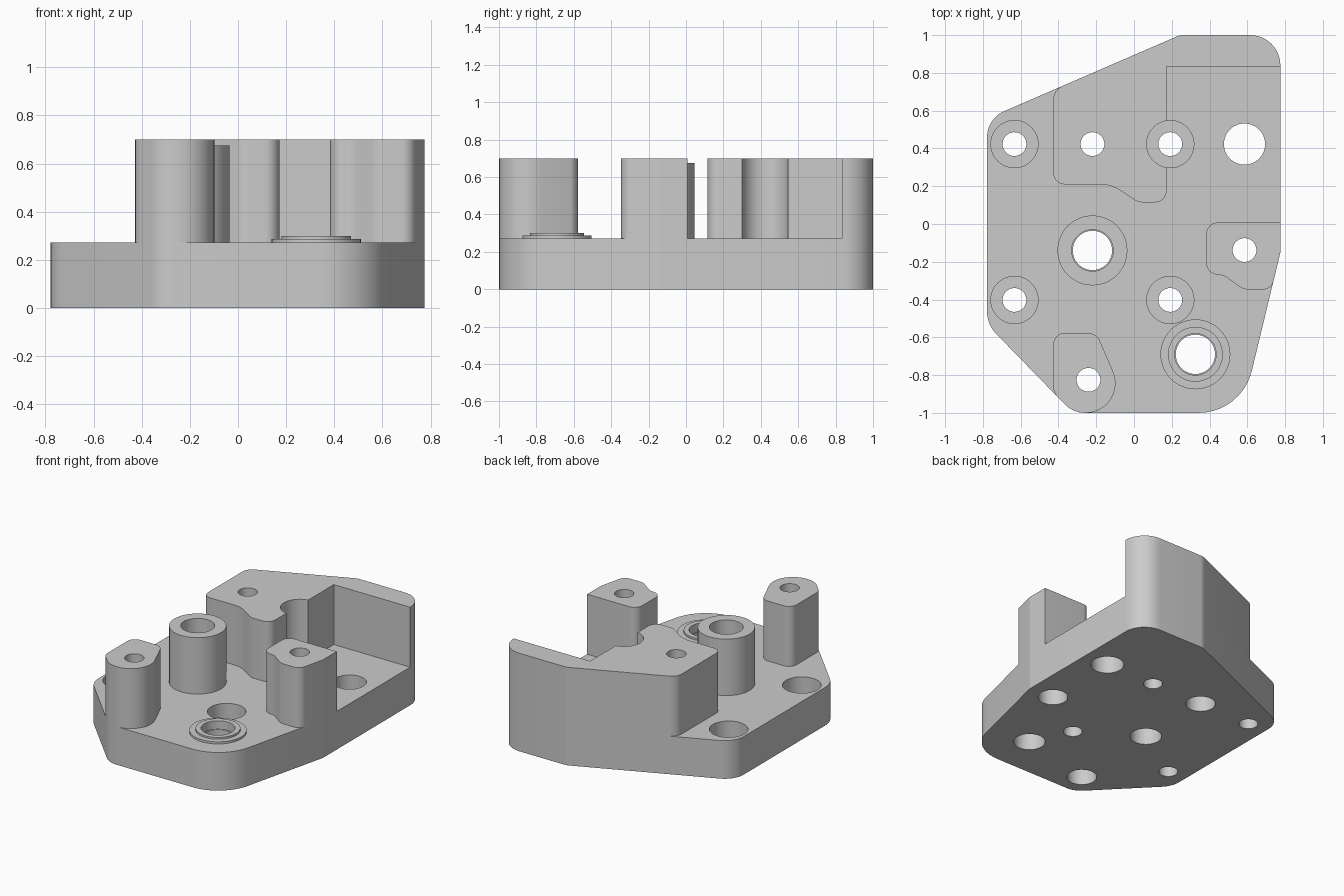
import bpy, bmesh, math
from mathutils import Vector

cube = bpy.data.objects.get("Cube")
if cube:
    bpy.data.objects.remove(cube, do_unlink=True)

grey = bpy.data.materials.new("plain grey")
grey.use_nodes = True
colour = (0.6, 0.6, 0.6, 1)
grey.diffuse_color = colour
grey.node_tree.nodes["Principled BSDF"].inputs["Base Color"].default_value = colour

FLOOR, TOP = 0.272, 0.7


def rounded(corners, steps=10):
    """Polygon from (x, y, radius) corners, each replaced by a tangent arc."""
    points = []
    for i, (x, y, r) in enumerate(corners):
        p = Vector((x, y))
        if r == 0:
            points.append(p)
            continue
        a = (Vector(corners[i - 1][:2]) - p).normalized()
        b = (Vector(corners[(i + 1) % len(corners)][:2]) - p).normalized()
        half = a.angle(b) / 2
        centre = p + (a + b).normalized() * r / math.sin(half)
        start = p + a * r / math.tan(half) - centre
        end = p + b * r / math.tan(half) - centre
        turn = math.atan2(start.x * end.y - start.y * end.x, start.dot(end))
        for k in range(steps + 1):
            t = turn * k / steps
            c, s = math.cos(t), math.sin(t)
            points.append(centre + Vector((start.x * c - start.y * s, start.x * s + start.y * c)))
    return points


def finish(name, bm):
    bmesh.ops.recalc_face_normals(bm, faces=bm.faces)
    mesh = bpy.data.meshes.new(name)
    bm.to_mesh(mesh)
    bm.free()
    mesh.materials.append(grey)
    obj = bpy.data.objects.new(name, mesh)
    bpy.context.collection.objects.link(obj)
    return obj


def prism(name, corners, z0, z1):
    bm = bmesh.new()
    face = bm.faces.new([bm.verts.new((p.x, p.y, z0)) for p in rounded(corners)])
    up = bmesh.ops.extrude_face_region(bm, geom=[face])["geom"]
    verts = [v for v in up if isinstance(v, bmesh.types.BMVert)]
    bmesh.ops.translate(bm, verts=verts, vec=(0, 0, z1 - z0))
    # Extruding a lone face leaves it in place as the bottom cap
    return finish(name, bm)


def turned(bm, x, y, profile, n=48):
    """Closed solid turned about a vertical axis from (radius, z) pairs."""
    rings = [[bm.verts.new((x + r * math.cos(math.tau * k / n), y + r * math.sin(math.tau * k / n), z))
              for k in range(n)] for r, z in profile]
    for low, high in zip(rings, rings[1:]):
        for k in range(n):
            j = (k + 1) % n
            bm.faces.new((low[k], low[j], high[j], high[k]))
    bm.faces.new(rings[0][::-1])
    bm.faces.new(rings[-1])


def turned_part(name, x, y, profile):
    bm = bmesh.new()
    turned(bm, x, y, profile)
    return finish(name, bm)


# Base plate
base = prism("base_plate", [
    (0.243, 1, 0.1), (0.775, 1, 0.16), (0.775, -0.15, 0.06), (0.57, -1, 0.29),
    (-0.322, -1, 0.15), (-0.778, -0.532, 0.17), (-0.778, 0.558, 0.15)], 0, FLOOR)

# Back wall with its thick mounting block
wall = prism("back_wall", [
    (0.243, 1, 0.1), (0.775, 1, 0.16), (0.775, 0.835, 0), (0.172, 0.835, 0),
    (0.172, 0.115, 0.06), (0.02, 0.115, 0.08), (-0.12, 0.21, 0.2),
    (-0.427, 0.21, 0.06), (-0.427, 0.71, 0.08)], FLOOR, TOP)

# Two mounting posts
side_post = prism("side_post", [
    (0.383, 0.008, 0.06), (0.383, -0.268, 0.06), (0.47, -0.268, 0.1), (0.58, -0.347, 0.09),
    (0.728, -0.347, 0.06), (0.775, -0.15, 0.06), (0.775, 0.008, 0)], FLOOR, TOP)
front_post = prism("front_post", [
    (-0.427, -0.577, 0.06), (-0.199, -0.577, 0.07), (-0.015, -1, 0.157),
    (-0.322, -1, 0.15), (-0.427, -0.892, 0.08)], FLOOR, TOP)

# Tall round boss and low stepped seat
boss = turned_part("tall_boss", -0.22, -0.14, [(0.185, FLOOR), (0.185, 0.675)])
seat = turned_part("stepped_seat", 0.325, -0.69,
                   [(0.185, FLOOR), (0.185, 0.287), (0.145, 0.287), (0.145, 0.3)])

# All bores as one cutter
bm = bmesh.new()
for x in (-0.633, 0.192):
    for y in (0.423, -0.402):
        turned(bm, x, y, [(0.063, -0.1), (0.063, 0.13), (0.125, 0.13), (0.125, 1)])
for x, y in ((-0.22, 0.423), (0.585, -0.138), (-0.241, -0.825)):
    turned(bm, x, y, [(0.098, -0.1), (0.098, 0.2), (0.063, 0.2), (0.063, 1)])
for x, y, step in ((-0.22, -0.14, 0.2), (0.325, -0.69, 0.24)):
    turned(bm, x, y, [(0.104, -0.1), (0.104, step), (0.11, step), (0.11, 1)])
turned(bm, 0.585, 0.423, [(0.109, -0.1), (0.109, 1)])
bores = finish("bore_cutter", bm)

parts = [base, wall, side_post, front_post, boss, seat]
for part in parts:
    mod = part.modifiers.new("bores", "BOOLEAN")
    mod.operation, mod.object, mod.solver = "DIFFERENCE", bores, "EXACT"
    bpy.context.view_layer.objects.active = part
    bpy.ops.object.modifier_apply(modifier=mod.name)
bpy.data.objects.remove(bores, do_unlink=True)

# Smooth curved walls, keep edges crisp
bpy.ops.object.select_all(action="DESELECT")
for part in parts:
    part.select_set(True)
bpy.context.view_layer.objects.active = base
bpy.ops.object.shade_smooth_by_angle(angle=math.radians(25))
